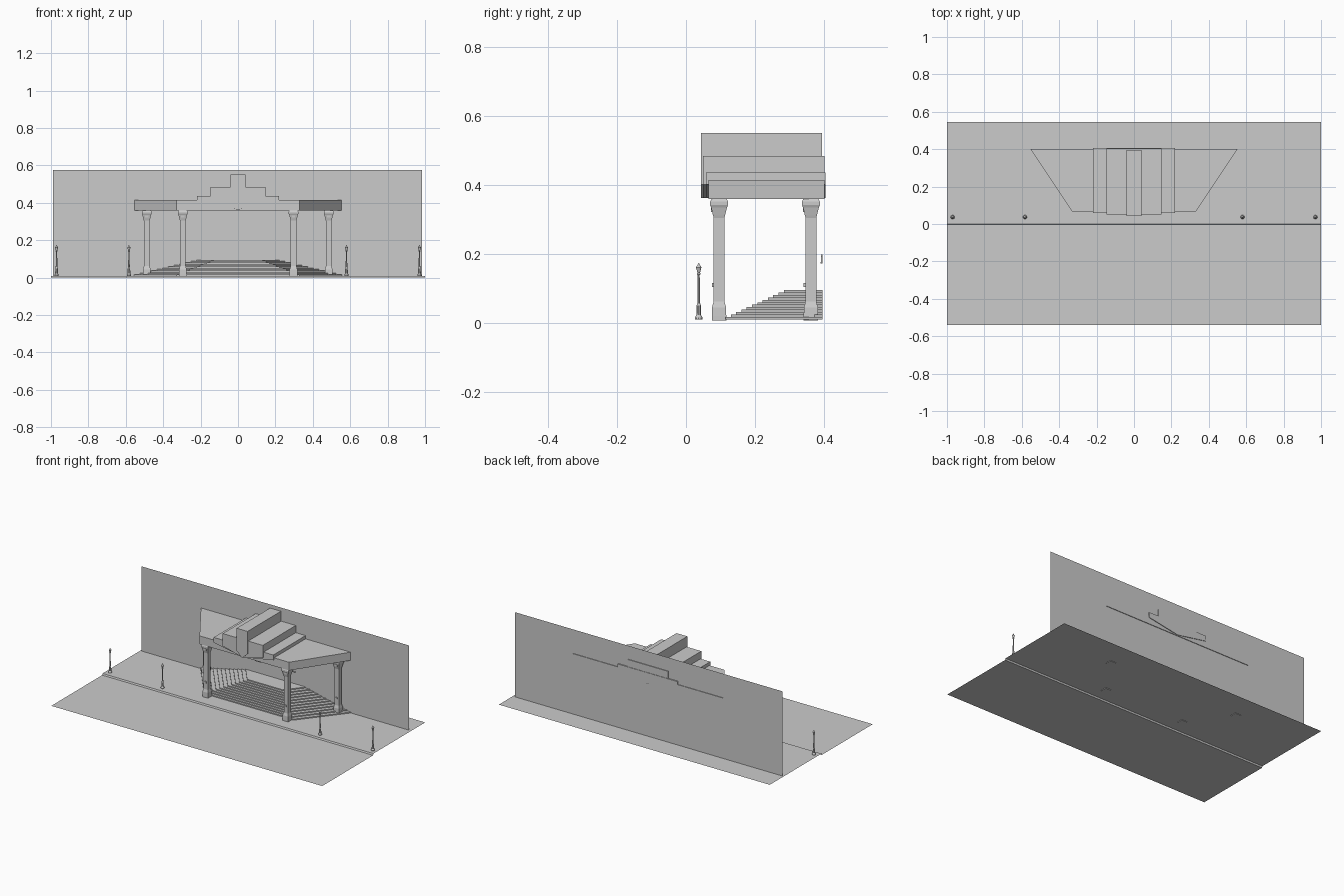
import bpy, bmesh, math

if "Cube" in bpy.data.objects:
    bpy.data.objects.remove(bpy.data.objects["Cube"])

grey = bpy.data.materials.new("light_grey")
grey.diffuse_color = (0.6, 0.6, 0.6, 1)
grey.use_nodes = True
grey.node_tree.nodes["Principled BSDF"].inputs["Base Color"].default_value = grey.diffuse_color


def finish(name, bm):
    me = bpy.data.meshes.new(name)
    bm.to_mesh(me)
    bm.free()
    ob = bpy.data.objects.new(name, me)
    ob.data.materials.append(grey)
    bpy.context.collection.objects.link(ob)
    return ob


def add_prism(bm, pts, offset):
    """Extrude a closed outline of 3D points along an offset."""
    f = bm.faces.new([bm.verts.new(p) for p in pts])
    ext = bmesh.ops.extrude_face_region(bm, geom=[f])
    vs = [g for g in ext["geom"] if isinstance(g, bmesh.types.BMVert)]
    bmesh.ops.translate(bm, verts=vs, vec=offset)
    bmesh.ops.recalc_face_normals(bm, faces=bm.faces[:])


def prism(name, pts, offset):
    bm = bmesh.new()
    add_prism(bm, pts, offset)
    return finish(name, bm)


def lathe(name, x, y, profile, sides, turn=0.0):
    """Stack rings of (radius, z); square columns are four-sided lathes."""
    bm = bmesh.new()
    rings = []
    for r, z in profile:
        rings.append([bm.verts.new((x + r * math.cos(turn + 2 * math.pi * i / sides),
                                    y + r * math.sin(turn + 2 * math.pi * i / sides), z))
                      for i in range(sides)])
    for a, b in zip(rings, rings[1:]):
        for i in range(sides):
            j = (i + 1) % sides
            bm.faces.new((a[i], a[j], b[j], b[i]))
    bm.faces.new(rings[0][::-1])
    bm.faces.new(rings[-1])
    return finish(name, bm)


def box(name, x0, x1, y0, y1, z0, z1):
    return prism(name, [(x0, y0, z0), (x1, y0, z0), (x1, y1, z0), (x0, y1, z0)],
                 (0, 0, z1 - z0))


# Road, curb and pavement as one thin sheet
bm = bmesh.new()
rows = [[bm.verts.new((x, y, z)) for x in (-1, 1)]
        for y, z in ((-0.54, 0), (-0.004, 0), (0, 0.01), (0.545, 0.01))]
for a, b in zip(rows, rows[1:]):
    bm.faces.new((a[0], a[1], b[1], b[0]))
finish("road_and_pavement", bm)

# Facade wall
bm = bmesh.new()
bm.faces.new([bm.verts.new(p) for p in
              ((-0.99, 0.398, 0.01), (0.985, 0.398, 0.01),
               (0.985, 0.398, 0.575), (-0.99, 0.398, 0.575))])
finish("facade_wall", bm)

# Splayed entrance stairs, shrinking towards the wall
STEPS = 12
RISE = 0.085 / STEPS
for i in range(STEPS):
    s = 1 - 0.6 * i / (STEPS - 1)
    z = 0.01 + i * RISE
    prism("stair_step", [(-0.555 * s, 0.397, z), (-0.33 * s, 0.397 - 0.282 * s, z),
                         (0.33 * s, 0.397 - 0.282 * s, z), (0.555 * s, 0.397, z)],
          (0, 0, RISE))

# Canopy slab
prism("canopy", [(-0.555, 0.402, 0.36), (-0.33, 0.066, 0.36),
                 (0.33, 0.066, 0.36), (0.555, 0.402, 0.36)], (0, 0, 0.055))

# Stepped crest over the canopy, each tier with a pointed underside
for name, w, top, y0, y1 in (("crest_low", 0.22, 0.437, 0.058, 0.406),
                             ("crest_middle", 0.148, 0.485, 0.05, 0.403),
                             ("crest_high", 0.04, 0.552, 0.043, 0.395)):
    prism(name, [(-w, y0, top), (-w, y0, 0.402), (0, y0, 0.363),
                 (w, y0, 0.402), (w, y0, top)], (0, y1 - y0, 0))

# Square columns with flared bases and capitals, plus small lamps
R = math.sqrt(0.5)
column = [(w * R, z) for w, z in ((0.042, 0.006), (0.042, 0.02), (0.041, 0.045),
                                  (0.031, 0.062), (0.031, 0.305), (0.035, 0.312),
                                  (0.046, 0.335), (0.052, 0.342), (0.052, 0.352),
                                  (0.044, 0.36))]
for x, y in ((-0.488, 0.363), (-0.295, 0.096), (0.297, 0.096), (0.485, 0.363)):
    lathe("column", x, y, column, 4, math.pi / 4)
    box("column_lamp", x - 0.005, x + 0.005, y - 0.021, y - 0.013, 0.104, 0.116)
    box("capital_ornament", x - 0.009, x + 0.009, y - 0.023, y - 0.016, 0.322, 0.333)

# Street lamps
lamp = [(0.011, 0.01), (0.011, 0.016), (0.0075, 0.022), (0.0065, 0.05),
        (0.0045, 0.056), (0.003, 0.138), (0.006, 0.142), (0.004, 0.146),
        (0.0075, 0.158), (0.0085, 0.161), (0.003, 0.169), (0.001, 0.174)]
for x in (-0.97, -0.583, 0.58, 0.97):
    lathe("street_lamp", x, 0.037, lamp, 10)

# Small wall fittings above the landing
for x in (-0.13, 0.125):
    box("wall_bracket", x - 0.02, x + 0.02, 0.391, 0.397, 0.172, 0.177)
    box("wall_bracket_stem", x - 0.004, x + 0.004, 0.393, 0.397, 0.177, 0.192)
box("wall_plate", -0.035, 0.033, 0.393, 0.397, 0.193, 0.199)
